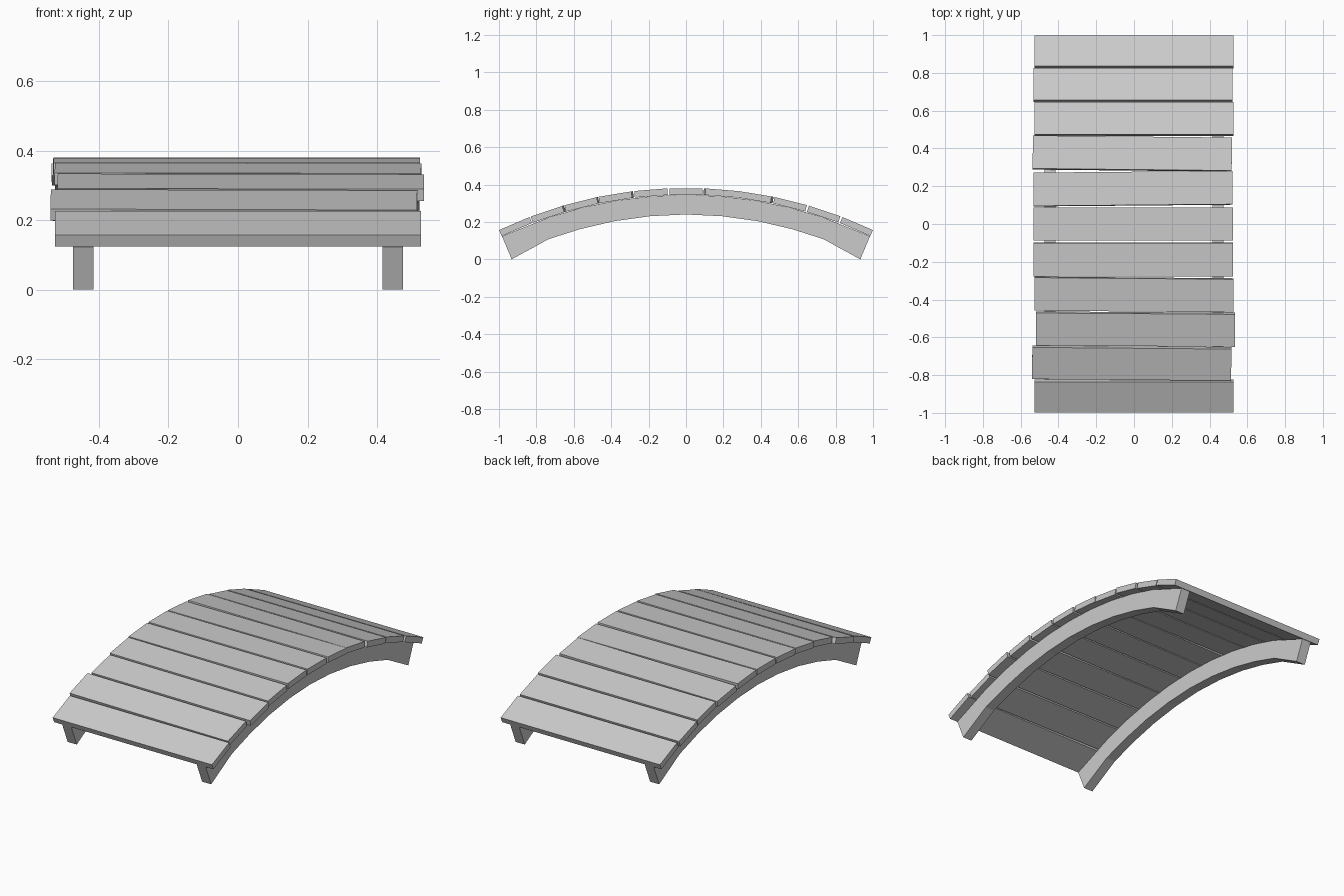
import bpy, bmesh
from math import sin, cos, radians
from mathutils import Matrix

if "Cube" in bpy.data.objects:
    bpy.data.objects.remove(bpy.data.objects["Cube"])

R, CZ = 2.33, -1.95          # deck arc radius and centre height
STEP = radians(4.64)         # angle between planks
THICK, WIDTH, LENGTH = 0.035, 0.177, 1.054


def make_object(name, bm):
    bmesh.ops.recalc_face_normals(bm, faces=bm.faces)
    mesh = bpy.data.meshes.new(name)
    bm.to_mesh(mesh)
    bm.free()
    obj = bpy.data.objects.new(name, mesh)
    bpy.context.collection.objects.link(obj)
    return obj


# Arched side beams: extruded side profile, underside dropping to the ground at the ends
top_angles = [i * STEP for i in range(5)] + [radians(25.38)]
top_half = [((R - THICK) * sin(a), CZ + (R - THICK) * cos(a)) for a in top_angles]
low_half = [(0, 0.24), (0.19, 0.231), (0.385, 0.204), (0.565, 0.162), (0.735, 0.108), (0.932, 0)]


def mirrored(half):
    return [(-y, z) for y, z in reversed(half[1:])] + half


top, low = mirrored(top_half), mirrored(low_half)
for name, x in (("left_beam", -0.445), ("right_beam", 0.445)):
    bm = bmesh.new()
    rings = []
    for (ty, tz), (ly, lz) in zip(top, low):
        rings.append([bm.verts.new(p) for p in (
            (x - 0.03, ty, tz), (x + 0.03, ty, tz), (x + 0.03, ly, lz), (x - 0.03, ly, lz))])
    for a, b in zip(rings, rings[1:]):
        for k in range(4):
            n = (k + 1) % 4
            bm.faces.new((a[k], a[n], b[n], b[k]))
    bm.faces.new(rings[0])
    bm.faces.new(rings[-1])
    make_object(name, bm)

# Deck planks, front to back: sideways shift and slight twist in degrees
planks = [(0, 0), (-0.012, -0.5), (0.008, -0.4), (0, -0.5), (-0.004, 0), (-0.004, 0),
          (-0.005, 0.5), (-0.009, -0.6), (0, 0), (-0.005, 0), (0, 0)]
for i, (shift, twist) in enumerate(planks):
    a = (i - 5) * STEP
    bm = bmesh.new()
    bmesh.ops.create_cube(bm, size=1, matrix=(
        Matrix.Translation((shift, 0, CZ))
        @ Matrix.Rotation(-a, 4, 'X')
        @ Matrix.Translation((0, 0, R - THICK / 2))
        @ Matrix.Rotation(radians(twist), 4, 'Z')
        @ Matrix.Diagonal((LENGTH, WIDTH, THICK, 1))))
    make_object(f"deck_plank_{i + 1}", bm)
